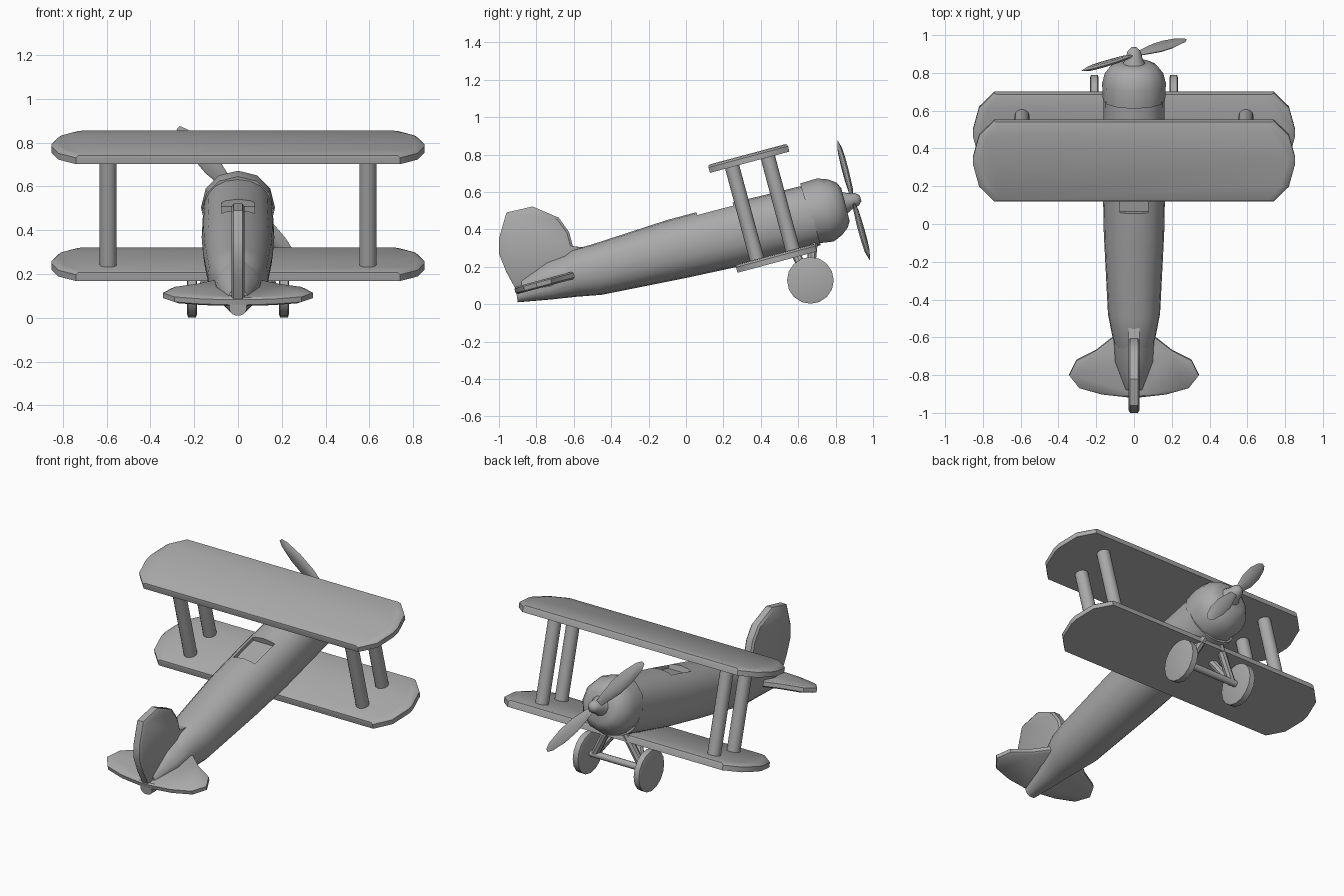
import bpy, bmesh, math
from math import sin, cos, pi, radians
from mathutils import Matrix, Vector

old = bpy.data.objects.get("Cube")
if old:
    bpy.data.objects.remove(old, do_unlink=True)

GREY = (0.4, 0.4, 0.4, 1)
paint = bpy.data.materials.new("plain_grey")
paint.use_nodes = True
paint.diffuse_color = GREY
paint.node_tree.nodes["Principled BSDF"].inputs["Base Color"].default_value = GREY

PITCH = Matrix.Rotation(radians(15), 4, 'X')
SIDE = Matrix(((0, 0, 1, 0), (1, 0, 0, 0), (0, 1, 0, 0), (0, 0, 0, 1)))  # outline in y-z, depth in x


def finish(name, bm, angle=35):
    bmesh.ops.recalc_face_normals(bm, faces=bm.faces)
    mesh = bpy.data.meshes.new(name)
    bm.to_mesh(mesh)
    bm.free()
    mesh.materials.append(paint)
    obj = bpy.data.objects.new(name, mesh)
    bpy.context.collection.objects.link(obj)
    smooth(obj, angle)
    return obj


def smooth(obj, angle=35):
    bpy.ops.object.select_all(action='DESELECT')
    obj.select_set(True)
    bpy.context.view_layer.objects.active = obj
    bpy.ops.object.shade_smooth_by_angle(angle=radians(angle))


def loft(name, rings, angle=35):
    """Skin a list of equal rings and cap both ends."""
    bm = bmesh.new()
    loops = [[bm.verts.new(p) for p in ring] for ring in rings]
    for a, b in zip(loops, loops[1:]):
        for i in range(len(a)):
            j = (i + 1) % len(a)
            bm.faces.new((a[i], a[j], b[j], b[i]))
    bm.faces.new(loops[0])
    bm.faces.new(loops[-1])
    return finish(name, bm, angle)


def stack(name, outline, layers, matrix, angle=35):
    """Stack copies of an outline; each layer is (depth, inset scale)."""
    mid = sum((Vector(p) for p in outline), Vector((0, 0))) / len(outline)
    rings = []
    for depth, scale in layers:
        pts = [mid + (Vector(p) - mid) * scale for p in outline]
        rings.append([matrix @ Vector((p.x, p.y, depth)) for p in pts])
    return loft(name, rings, angle)


def body(name, stations, sides, power):
    """Stations are (top y, top z, bottom y, bottom z, half width)."""
    rings = []
    for ty, tz, by, bz, half in stations:
        ring = []
        for i in range(sides):
            a = 2 * pi * i / sides
            c, s = cos(a), sin(a)
            c = math.copysign(abs(c) ** power, c)
            s = math.copysign(abs(s) ** power, s)
            ring.append(Vector((half * c, (ty + by) / 2 + (ty - by) / 2 * s,
                                (tz + bz) / 2 + (tz - bz) / 2 * s)))
        rings.append(ring)
    return loft(name, rings, 40)


def rod(name, start, end, radius, sides=12):
    a, b = Vector(start), Vector(end)
    d = b - a
    bm = bmesh.new()
    m = Matrix.Translation((a + b) / 2) @ d.to_track_quat('Z', 'Y').to_matrix().to_4x4()
    bmesh.ops.create_cone(bm, cap_ends=True, segments=sides, radius1=radius,
                          radius2=radius, depth=d.length, matrix=m)
    return finish(name, bm, 40)


# Fuselage with an open cockpit
fuselage = body("fuselage", [
    (-0.91, 0.085, -0.9, 0.01, 0.04),
    (-0.75, 0.18, -0.72, 0.025, 0.075),
    (-0.61, 0.29, -0.58, 0.04, 0.115),
    (-0.5, 0.32, -0.45, 0.05, 0.138),
    (-0.1, 0.45, 0, 0.14, 0.16),
    (0.2, 0.53, 0.3, 0.205, 0.166),
    (0.63, 0.635, 0.72, 0.315, 0.16)], 20, 0.9)

bm = bmesh.new()
bmesh.ops.create_cube(bm, size=1, matrix=Matrix.Translation((0, 0.15, 0.525)) @ PITCH
                      @ Matrix.Diagonal((0.15, 0.2, 0.09, 1)))
cutter = finish("cockpit_cutter", bm)
cut = fuselage.modifiers.new("cockpit", 'BOOLEAN')
cut.operation, cut.object, cut.solver = 'DIFFERENCE', cutter, 'EXACT'
bpy.context.view_layer.objects.active = fuselage
bpy.ops.object.modifier_apply(modifier=cut.name)
bpy.data.objects.remove(cutter, do_unlink=True)
smooth(fuselage)

# Engine cowl
body("engine_cowl", [
    (0.61, 0.645, 0.705, 0.325, 0.165),
    (0.7, 0.672, 0.79, 0.335, 0.169),
    (0.76, 0.667, 0.835, 0.37, 0.155),
    (0.805, 0.65, 0.865, 0.41, 0.125),
    (0.83, 0.62, 0.875, 0.445, 0.09)], 12, 0.95)

# Spinner, a stack of circles along the thrust line
hub = Matrix.Translation((0, 0.895, 0.555)) @ PITCH
circle = [(cos(2 * pi * i / 12), sin(2 * pi * i / 12)) for i in range(12)]
stack("spinner", circle, [(-0.06, 0.065), (-0.02, 0.045), (0.02, 0.035), (0.04, 0.015)],
      hub @ Matrix.Rotation(-pi / 2, 4, 'X'), 50)

# Two propeller blades
half_blade = [(0.015, 0.01), (0.028, 0.08), (0.043, 0.18), (0.042, 0.29), (0.026, 0.39), (0.01, 0.425)]
blade = half_blade + [(-x, y) for x, y in reversed(half_blade)]
for k in range(2):
    turn = Matrix.Rotation(radians(-40) + pi * k, 4, 'Y')
    face = Matrix.Rotation(pi / 2, 4, 'X') @ Matrix.Rotation(radians(12), 4, 'Y')
    stack(f"propeller_blade_{k + 1}", blade, [(-0.011, 0.75), (0, 1), (0.011, 0.75)],
          hub @ turn @ face, 60)

# Wings: clipped tips, flat underside, eased top edge
corner = [(0.74, -0.22), (0.82, -0.14), (0.852, -0.02), (0.852, 0.02), (0.82, 0.14), (0.74, 0.22)]
wing = corner + [(-x, -y) for x, y in corner]
for name, y, z in (("upper_wing", 0.335, 0.78), ("lower_wing", 0.482, 0.246)):
    stack(name, wing, [(-0.022, 1), (0.008, 1), (0.018, 0.985), (0.022, 0.95)],
          Matrix.Translation((0, y, z)) @ PITCH)

# Wing struts and landing gear on both sides
wheel = [(0.125 * cos(2 * pi * i / 16), 0.125 * sin(2 * pi * i / 16)) for i in range(16)]
for label, s in (("left", 1), ("right", -1)):
    for part, y, z in (("rear", 0.242, 0.752), ("front", 0.433, 0.803)):
        rod(f"{label}_{part}_strut", (s * 0.593, y, z), (s * 0.593, y + 0.138, z - 0.515), 0.039)
    hub_point = Matrix.Translation((s * 0.21, 0.665, 0.127))
    stack(f"{label}_wheel", wheel, [(-0.022, 0.9), (-0.018, 1), (0.018, 1), (0.022, 0.9)],
          hub_point @ SIDE, 40)
    for part, y, z in (("rear", 0.575, 0.29), ("front", 0.68, 0.32)):
        rod(f"{label}_{part}_gear_leg", (s * 0.165, 0.66, 0.127), (s * 0.06, y, z), 0.024, 8)
rod("axle", (-0.2, 0.665, 0.127), (0.2, 0.665, 0.127), 0.02, 10)

# Tail fin
fin = [(-0.52, 0.3), (-0.605, 0.31), (-0.625, 0.385), (-0.68, 0.462), (-0.82, 0.522), (-0.96, 0.49),
       (-1, 0.35), (-1, 0.27), (-0.96, 0.17), (-0.905, 0.07), (-0.6, 0.15)]
stack("tail_fin", fin, [(-0.03, 0.93), (-0.02, 1), (0.02, 1), (0.03, 0.93)], SIDE)

# Tailplane
half = [(0.06, 0.2), (0.12, 0.15), (0.2, 0.085), (0.305, 0.03), (0.343, -0.05),
        (0.29, -0.12), (0.17, -0.155), (0.04, -0.17)]
tailplane = half + [(-x, y) for x, y in reversed(half)]
stack("tailplane", tailplane, [(-0.02, 0.94), (-0.012, 1), (0.012, 1), (0.02, 0.94)],
      Matrix.Translation((0, -0.75, 0.115)) @ PITCH)

# Soft fillet where the tail surfaces meet the body
body("tail_fillet", [
    (-0.88, 0.14, -0.88, 0.04, 0.045),
    (-0.74, 0.23, -0.72, 0.05, 0.1),
    (-0.58, 0.29, -0.56, 0.07, 0.11)], 16, 1.2)
